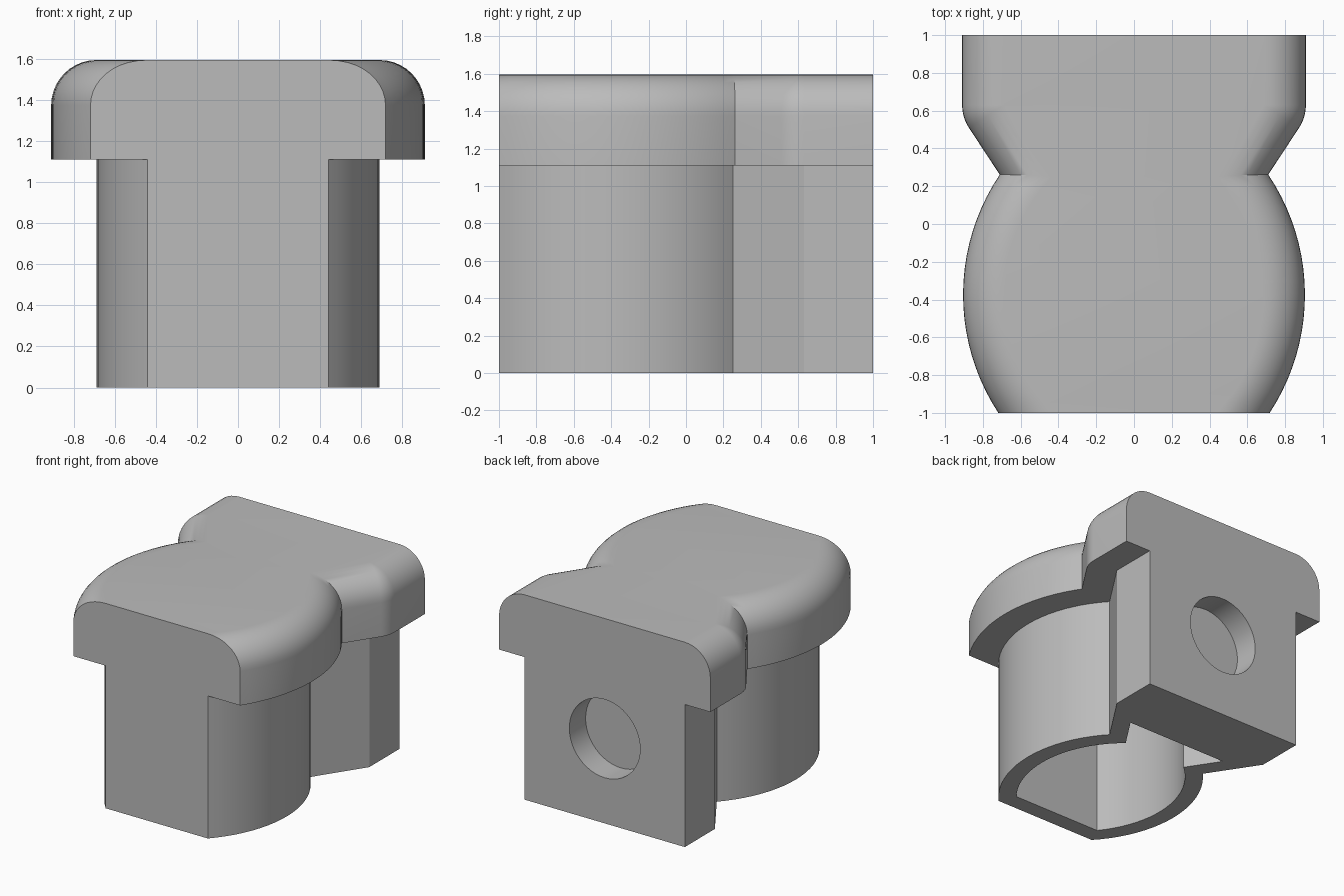
import bpy, bmesh, math
from mathutils import Vector

if "Cube" in bpy.data.objects:
    bpy.data.objects.remove(bpy.data.objects["Cube"], do_unlink=True)

CENTRE = Vector((-0.235, -0.375))   # centre of the bulging side arc
RADIUS = 0.92
CORNER = Vector((0.69, 0.63))       # where the slanted waist meets the straight back
SLANT = (CORNER - Vector((0.44, 0.25))).normalized()
NORMAL = Vector((SLANT.y, -SLANT.x))
OVERHANG, CAP_BASE, TOP = 0.22, 1.11, 1.595

grey = bpy.data.materials.new("plain grey")
grey.use_nodes = True
COLOUR = (0.5, 0.5, 0.5, 1)
grey.diffuse_color = COLOUR
grey.node_tree.nodes["Principled BSDF"].inputs["Base Color"].default_value = COLOUR


def half_outline(offset, front, back, arc_steps=20, corner_steps=6):
    """Side outline from front to back, pushed outwards by offset."""
    r = RADIUS + offset
    p = CORNER + NORMAL * offset
    w = p - CENTRE
    along = w.dot(SLANT)
    t = along - math.sqrt(along ** 2 - w.length_squared + r * r)
    notch = p - SLANT * t
    a0 = math.asin((front - CENTRE.y) / r)
    a1 = math.asin((notch.y - CENTRE.y) / r)
    pts = []
    for i in range(arc_steps + 1):
        a = a0 + (a1 - a0) * i / arc_steps
        pts.append(CENTRE + r * Vector((math.cos(a), math.sin(a))))
    if back < CORNER.y:
        pts.append(notch + SLANT * (back - notch.y) / SLANT.y)
        return pts
    start = math.atan2(NORMAL.y, NORMAL.x)
    for i in range(corner_steps + 1):
        a = start * (1 - i / corner_steps)
        pts.append(CORNER + offset * Vector((math.cos(a), math.sin(a))))
    pts.append(Vector((CORNER.x + offset, back)))
    return pts


def loft(name, levels, front, back):
    """Mirror-symmetric solid through (offset, height) levels, flat front and back."""
    bm = bmesh.new()
    sides = []
    for s in (1, -1):
        rows = [[bm.verts.new((s * p.x, p.y, z)) for p in half_outline(d, front, back)]
                for d, z in levels]
        for lo, hi in zip(rows, rows[1:]):
            for i in range(len(lo) - 1):
                bm.faces.new((lo[i], lo[i + 1], hi[i + 1], hi[i]))
        sides.append(rows)
    right, left = sides
    for k in (0, -1):
        bm.faces.new(right[k] + left[k][::-1])
        bm.faces.new([row[k] for row in right] + [row[k] for row in left[::-1]])
    bmesh.ops.remove_doubles(bm, verts=bm.verts, dist=1e-5)
    bmesh.ops.recalc_face_normals(bm, faces=bm.faces)
    me = bpy.data.meshes.new(name)
    bm.to_mesh(me)
    bm.free()
    ob = bpy.data.objects.new(name, me)
    bpy.context.collection.objects.link(ob)
    me.materials.append(grey)
    return ob


# Hollow stem with an overhanging, round-shouldered cap
levels = [(0, 0), (0, CAP_BASE)]
for i in range(11):
    a = math.pi / 2 * i / 10
    if i == 0:
        levels.append((OVERHANG, CAP_BASE))
    levels.append((OVERHANG * math.cos(a), TOP - OVERHANG * (1 - math.sin(a))))
body = loft("capped_body", levels, -1, 1)

# Cutters: the cavity open underneath and the round socket in the back
cavity = loft("cavity_cutter", [(-0.13, -0.1), (-0.13, 1.46)], -0.87, 0.48)
bpy.ops.mesh.primitive_cylinder_add(vertices=48, radius=0.305, depth=0.4,
                                    location=(0, 1, 0.66), rotation=(math.pi / 2, 0, 0))
socket = bpy.context.object
socket.name = "socket_cutter"
socket.data.materials.append(grey)

bpy.ops.object.select_all(action="DESELECT")
body.select_set(True)
bpy.context.view_layer.objects.active = body
for cutter in (cavity, socket):
    cutter.hide_render = True
    mod = body.modifiers.new("cut", "BOOLEAN")
    mod.operation, mod.solver, mod.object = "DIFFERENCE", "EXACT", cutter
    bpy.ops.object.modifier_apply(modifier=mod.name)
    bpy.data.objects.remove(cutter, do_unlink=True)

bpy.ops.object.shade_smooth_by_angle(angle=math.radians(30))
